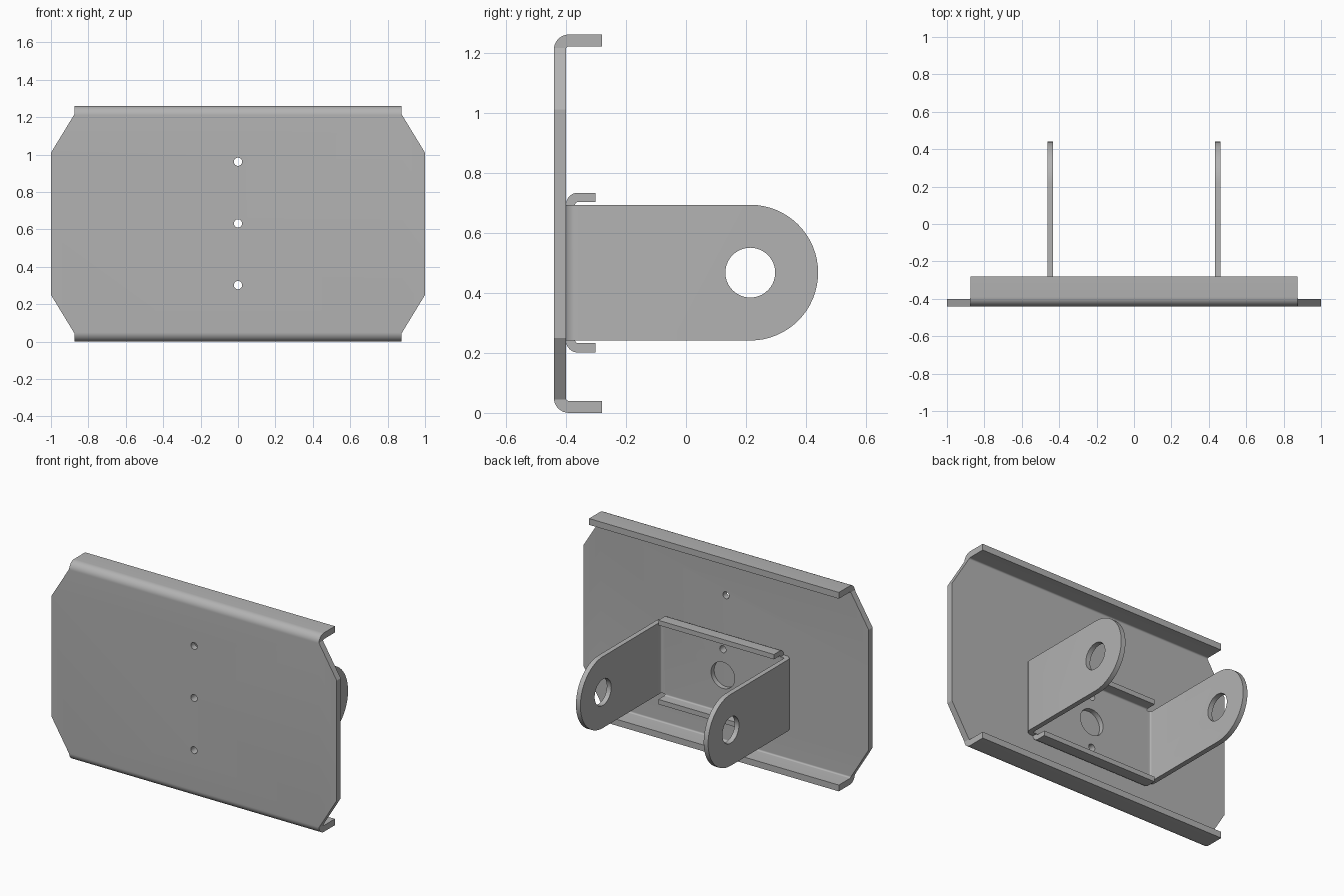
import bpy, bmesh
from math import sin, cos, pi, radians

cube = bpy.data.objects.get("Cube")
if cube:
    bpy.data.objects.remove(cube, do_unlink=True)

GREY = (0.45, 0.45, 0.45, 1)
steel = bpy.data.materials.new("grey steel")
steel.use_nodes = True
steel.diffuse_color = GREY
steel.node_tree.nodes["Principled BSDF"].inputs["Base Color"].default_value = GREY

# Maps a profile point (u, v) and extrusion depth w to x, y, z
AXES = {
    "x": lambda u, v, w: (w, v, u),   # profile in z, y
    "y": lambda u, v, w: (u, w, v),   # profile in x, z
    "z": lambda u, v, w: (u, v, w),   # profile in x, y
}


def prism(name, pts, axis, low, high):
    """Extrude a closed profile along one axis."""
    place = AXES[axis]
    bm = bmesh.new()
    a = [bm.verts.new(place(u, v, low)) for u, v in pts]
    b = [bm.verts.new(place(u, v, high)) for u, v in pts]
    bm.faces.new(a)
    bm.faces.new(b[::-1])
    n = len(pts)
    for i in range(n):
        j = (i + 1) % n
        bm.faces.new((a[i], b[i], b[j], a[j]))
    bmesh.ops.recalc_face_normals(bm, faces=bm.faces)
    mesh = bpy.data.meshes.new(name)
    bm.to_mesh(mesh)
    bm.free()
    mesh.materials.append(steel)
    obj = bpy.data.objects.new(name, mesh)
    bpy.context.collection.objects.link(obj)
    return obj


def arc(cu, cv, r, start, end, steps):
    angles = [radians(start + (end - start) * i / steps) for i in range(steps + 1)]
    return [(cu + r * cos(t), cv + r * sin(t)) for t in angles]


def circle(cu, cv, r, steps=40):
    return arc(cu, cv, r, 0, 360, steps)[:-1]


def channel(mid, half, back, tip, thick, bend):
    """Folded sheet profile: a web with two flanges and rounded bends."""
    def half_run(r, edge):
        left = [(-edge, tip)] + arc(-half + bend, back + bend, r, 180, 270, 8)
        return left + [(-u, v) for u, v in reversed(left)]
    outer = half_run(bend, half)
    inner = half_run(bend - thick, half - thick)
    return [(u + mid, v) for u, v in outer + inner[::-1]]


def boolean(obj, tool, operation):
    mod = obj.modifiers.new(operation.lower(), "BOOLEAN")
    mod.operation, mod.solver, mod.object = operation, "EXACT", tool
    bpy.context.view_layer.objects.active = obj
    bpy.ops.object.modifier_apply(modifier=mod.name)
    bpy.data.objects.remove(tool, do_unlink=True)


def drill(obj, axis, u, v, r):
    boolean(obj, prism("drill", circle(u, v, r), axis, -0.7, 0.7), "DIFFERENCE")


def finish(obj):
    bpy.ops.object.select_all(action="DESELECT")
    obj.select_set(True)
    bpy.context.view_layer.objects.active = obj
    bpy.ops.object.shade_smooth_by_angle(angle=radians(25))


MID = 0.63          # height of the plate's centre
PIVOT = 0.467       # height of the bracket's centre
BOLTS = (0.302, 0.632, 0.962)

# Face plate: folded top and bottom, then trimmed to the clipped corners
plate = prism("face_plate", channel(MID, MID, -0.44, -0.28, 0.04, 0.05), "x", -1, 1)
side = [(0.875, -0.1), (0.875, 0.045), (1, 0.25)]
right_edge = side + [(u, 2 * MID - v) for u, v in reversed(side)]
outline = right_edge + [(-u, v) for u, v in reversed(right_edge)]
boolean(plate, prism("outline", outline, "y", -1, 1), "INTERSECT")
for z in BOLTS:
    drill(plate, "y", 0, z, 0.022)
finish(plate)

# Bracket: two arms folded from a web, with rounded arm ends
bracket = prism("pivot_bracket", channel(0, 0.463, -0.40, 0.5, 0.031, 0.04),
                "z", PIVOT - 0.226, PIVOT + 0.226)
arm = [(PIVOT - 0.226, -0.6)] + arc(PIVOT, 0.214, 0.226, 180, 0, 32) + [(PIVOT + 0.226, -0.6)]
boolean(bracket, prism("arm_outline", arm, "x", -1, 1), "INTERSECT")

# Short stiffening lips above and below the web
lips = prism("lips", channel(PIVOT, 0.266, -0.40, -0.302, 0.031, 0.04), "x", -0.405, 0.405)
boolean(bracket, lips, "UNION")

# Pivot holes through the arms, then the web's access and bolt holes
drill(bracket, "x", PIVOT, 0.214, 0.083)
drill(bracket, "y", 0, PIVOT, 0.083)
for z in BOLTS[:2]:
    drill(bracket, "y", 0, z, 0.022)
finish(bracket)
